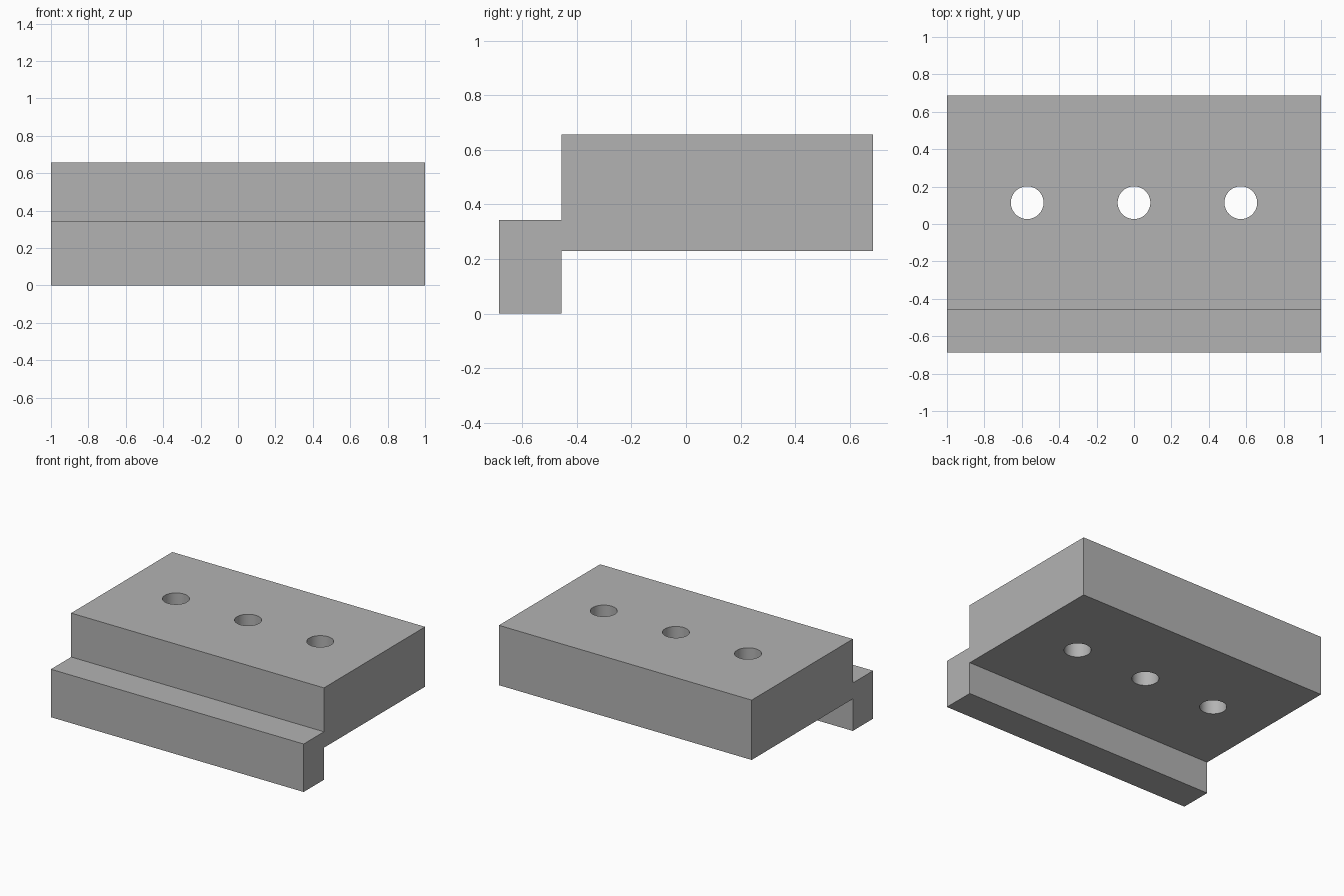
import bpy
import bmesh
from mathutils import Matrix

if "Cube" in bpy.data.objects:
    bpy.data.objects.remove(bpy.data.objects["Cube"], do_unlink=True)

WIDTH = 2.0
HOLE_RADIUS = 0.0875
HOLE_SPACING = 0.571
HOLE_Y = 0.114

# Single grey material
grey = bpy.data.materials.new("plain grey")
grey.use_nodes = True
colour = (0.45, 0.45, 0.45, 1.0)
grey.diffuse_color = colour
bsdf = next(n for n in grey.node_tree.nodes if n.type == "BSDF_PRINCIPLED")
bsdf.inputs["Base Color"].default_value = colour


def make_object(name, bm):
    bmesh.ops.recalc_face_normals(bm, faces=bm.faces)
    mesh = bpy.data.meshes.new(name)
    bm.to_mesh(mesh)
    bm.free()
    mesh.materials.append(grey)
    obj = bpy.data.objects.new(name, mesh)
    bpy.context.collection.objects.link(obj)
    return obj


# Stepped block: side profile (y, z) with a front lip, extruded along x
profile = [(-0.686, 0), (-0.457, 0), (-0.457, 0.229), (0.686, 0.229),
           (0.686, 0.657), (-0.457, 0.657), (-0.457, 0.343), (-0.686, 0.343)]
bm = bmesh.new()
side = bm.faces.new([bm.verts.new((-WIDTH / 2, y, z)) for y, z in profile])
extruded = bmesh.ops.extrude_face_region(bm, geom=[side])["geom"]
bmesh.ops.translate(bm, vec=(WIDTH, 0, 0),
                    verts=[v for v in extruded if isinstance(v, bmesh.types.BMVert)])
block = make_object("mounting_block", bm)

# Row of three vertical through holes
bm = bmesh.new()
for i in (-1, 0, 1):
    bmesh.ops.create_cone(bm, cap_ends=True, segments=64, radius1=HOLE_RADIUS,
                          radius2=HOLE_RADIUS, depth=1,
                          matrix=Matrix.Translation((i * HOLE_SPACING, HOLE_Y, 0.45)))
cutter = make_object("hole_cutter", bm)
cutter.hide_render = True

cut = block.modifiers.new("holes", "BOOLEAN")
cut.operation = "DIFFERENCE"
cut.solver = "EXACT"
cut.object = cutter

# Apply the cut, then smooth the hole walls and keep the edges sharp
bpy.ops.object.select_all(action="DESELECT")
block.select_set(True)
bpy.context.view_layer.objects.active = block
bpy.ops.object.modifier_apply(modifier=cut.name)
bpy.data.objects.remove(cutter, do_unlink=True)
bpy.ops.object.shade_smooth_by_angle()
